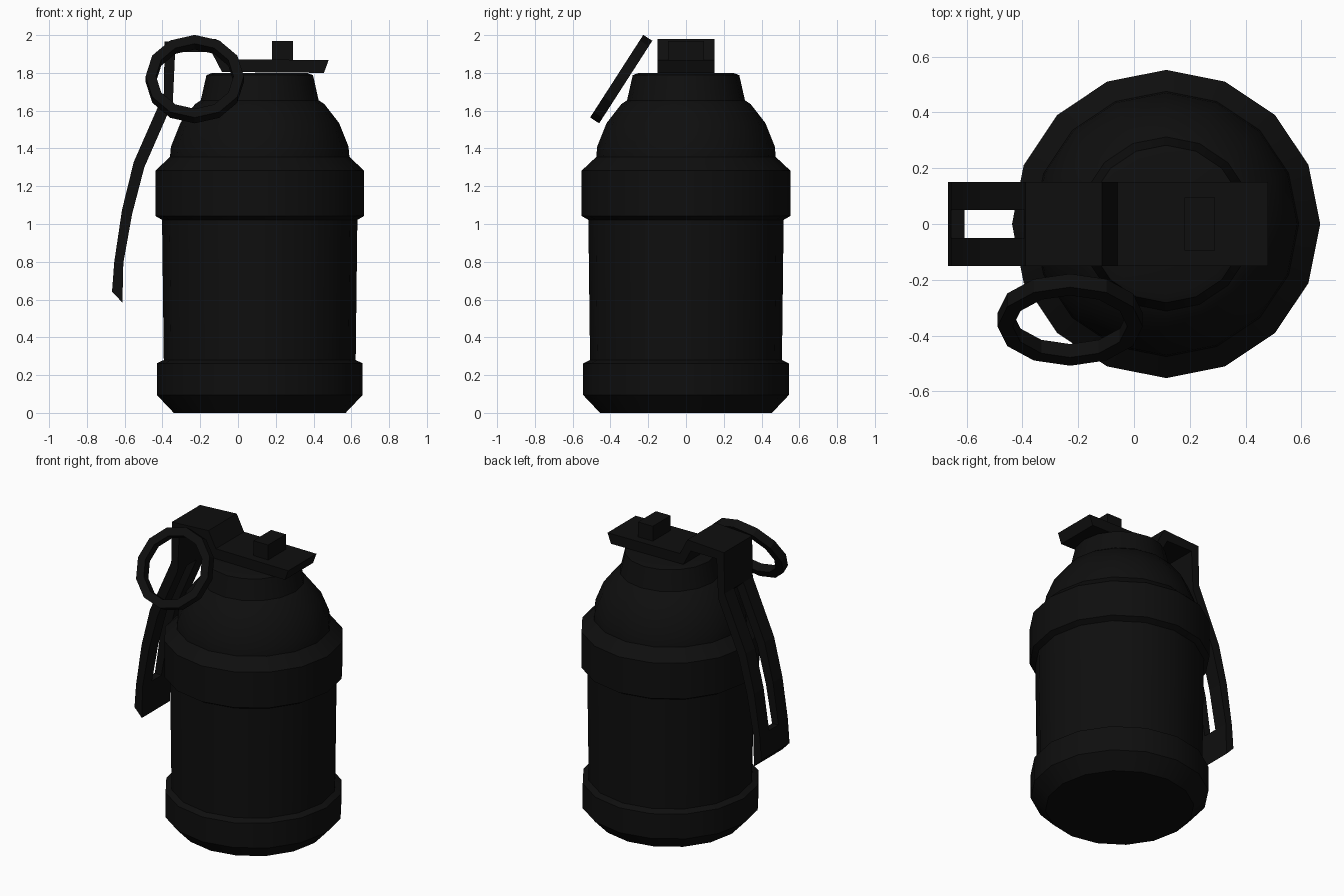
import bpy, bmesh, math
from mathutils import Matrix

if "Cube" in bpy.data.objects:
    bpy.data.objects.remove(bpy.data.objects["Cube"])

black = bpy.data.materials.new("near black metal")
black.diffuse_color = (0.0045, 0.0045, 0.0045, 1)
black.use_nodes = True
black.node_tree.nodes["Principled BSDF"].inputs["Base Color"].default_value = black.diffuse_color


def make(name, bm, smooth=False):
    bmesh.ops.recalc_face_normals(bm, faces=bm.faces)
    me = bpy.data.meshes.new(name)
    bm.to_mesh(me)
    bm.free()
    ob = bpy.data.objects.new(name, me)
    bpy.context.collection.objects.link(ob)
    me.materials.append(black)
    if smooth:
        bpy.ops.object.select_all(action='DESELECT')
        ob.select_set(True)
        bpy.context.view_layer.objects.active = ob
        bpy.ops.object.shade_smooth_by_angle(angle=math.radians(28))
    return ob


def lathe(profile, sides, closed):
    """Turn (radius, z) points about the z axis."""
    bm = bmesh.new()
    rings = [[bm.verts.new((r * math.cos(2 * math.pi * i / sides),
                            r * math.sin(2 * math.pi * i / sides), z))
              for i in range(sides)] for r, z in profile]
    pairs = list(zip(rings, rings[1:]))
    if closed:
        pairs.append((rings[-1], rings[0]))
    for a, b in pairs:
        for i in range(sides):
            j = (i + 1) % sides
            bm.faces.new((a[i], a[j], b[j], b[i]))
    if not closed:
        bm.faces.new(rings[0][::-1])
        bm.faces.new(rings[-1])
    return bm


# body: base band, can, upper band, dome and neck
profile = [(.455, 0), (.545, .095), (.545, .262), (.508, .28), (.517, 1.022),
           (.552, 1.042), (.552, 1.283), (.475, 1.355), (.47, 1.41),
           (.42, 1.535), (.342, 1.635), (.312, 1.655), (.282, 1.788), (.25, 1.80)]
bm = lathe(profile, 16, False)
bm.transform(Matrix.Translation((.115, 0, 0)))
make("grenade_body", bm, True)

# pull ring: flat 12-sided band, tilted
h = .0285
bm = lathe([(.26, -h), (.26, h), (.205, h), (.205, -h)], 12, True)
tilt = math.atan2(.435, .28)
bm.transform(Matrix.Translation((-.229, -.343, 1.767)) @ Matrix.Rotation(tilt, 4, 'X'))
make("pull_ring", bm)

# safety lever: bent strip (outer and inner x, z), slot down the middle
stations = [((.48, 1.868), (.455, 1.80)), ((-.06, 1.872), (-.085, 1.805)),
            ((-.115, 1.98), (-.14, 1.91)), ((-.388, 1.965), (-.333, 1.91)),
            ((-.393, 1.69), (-.345, 1.645)), ((-.552, 1.328), (-.496, 1.30)),
            ((-.614, 1.075), (-.56, 1.055)), ((-.655, .80), (-.607, .796)),
            ((-.667, .642), (-.612, .584))]
ys = (-.15, -.05, .05, .15)
cells = {(s, c) for s in range(8) for c in range(3)
         if not (c == 1 and 4 <= s <= 6)}
bm = bmesh.new()
grid = {(s, c, k): bm.verts.new((p[0], y, p[1]))
        for s, pair in enumerate(stations)
        for k, p in enumerate(pair) for c, y in enumerate(ys)}


def face(*keys):
    bm.faces.new([grid[k] for k in keys])


for s, c in sorted(cells):
    for k in (0, 1):
        face((s, c, k), (s + 1, c, k), (s + 1, c + 1, k), (s, c + 1, k))
    for d in (-1, 1):
        if (s + d, c) not in cells:
            e = s + (d > 0)
            face((e, c, 0), (e, c + 1, 0), (e, c + 1, 1), (e, c, 1))
        if (s, c + d) not in cells:
            e = c + (d > 0)
            face((s, e, 0), (s + 1, e, 0), (s + 1, e, 1), (s, e, 1))
make("safety_lever", bm)

# small block on top of the lever
bm = bmesh.new()
bmesh.ops.create_cube(bm, size=1)
bm.transform(Matrix.Translation((.236, 0, 1.905)) @ Matrix.Diagonal((.11, .19, .13, 1)))
make("top_block", bm)
